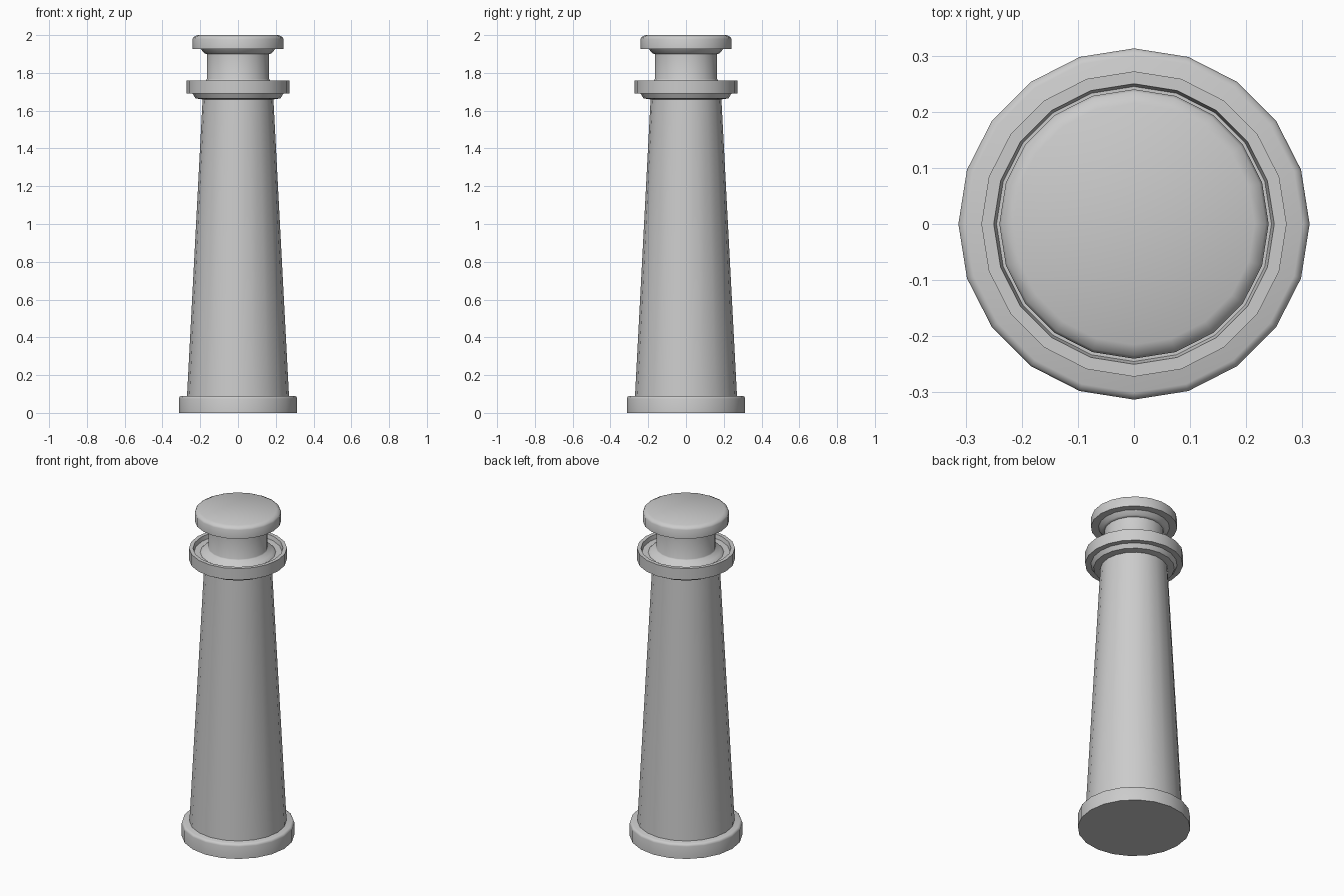
import bpy, bmesh, math

if "Cube" in bpy.data.objects:
    bpy.data.objects.remove(bpy.data.objects["Cube"])

SIDES = 20


def lathe(name, profile, angle=40):
    """Revolve (radius, z) points, bottom to top, and cap both ends."""
    bm = bmesh.new()
    rings = []
    for r, z in profile:
        rings.append([bm.verts.new((r * math.cos(2 * math.pi * i / SIDES),
                                    r * math.sin(2 * math.pi * i / SIDES), z))
                      for i in range(SIDES)])
    for a, b in zip(rings, rings[1:]):
        for i in range(SIDES):
            j = (i + 1) % SIDES
            bm.faces.new((a[i], a[j], b[j], b[i]))
    bm.faces.new(rings[0][::-1])
    bm.faces.new(rings[-1])
    mesh = bpy.data.meshes.new(name)
    bm.to_mesh(mesh)
    bm.free()
    obj = bpy.data.objects.new(name, mesh)
    bpy.context.collection.objects.link(obj)
    bpy.ops.object.select_all(action='DESELECT')
    obj.select_set(True)
    bpy.context.view_layer.objects.active = obj
    bpy.ops.object.shade_smooth_by_angle(angle=math.radians(angle))
    return obj


# Round plinth with a softened top edge
lathe("plinth", [(0.313, 0), (0.313, 0.075), (0.31, 0.085), (0.30, 0.09)], 50)

# Tapered tower shaft
lathe("tower", [(0.27, 0.09), (0.187, 1.67)])

# Gallery: flared underside, outer rim and sunken walkway
lathe("gallery", [(0.19, 1.66), (0.225, 1.665), (0.24, 1.69), (0.272, 1.69),
                  (0.272, 1.76), (0.25, 1.76), (0.245, 1.735), (0.17, 1.735)])

# Lantern room with a small foot flare and a flared neck under the cap
lathe("lantern_room", [(0.21, 1.735), (0.195, 1.75), (0.168, 1.762),
                       (0.165, 1.768), (0.165, 1.90)])
lathe("cap_neck", [(0.17, 1.90), (0.18, 1.905), (0.20, 1.93)])

# Cap with rounded top edge
lathe("cap", [(0.24, 1.927), (0.24, 1.98), (0.235, 1.99), (0.215, 2.0)], 60)
